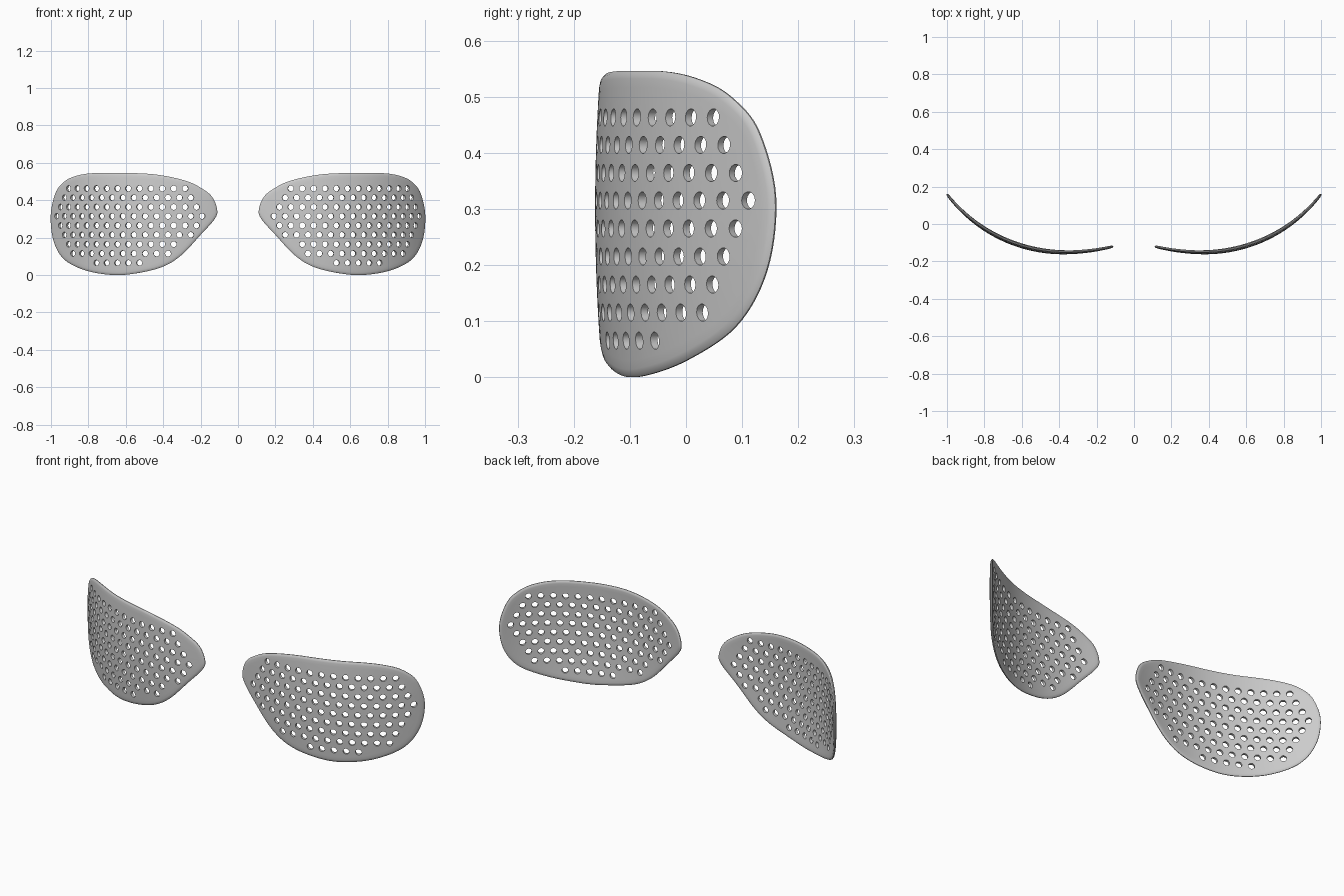
import bpy, bmesh, math
from mathutils import Vector
from mathutils.geometry import delaunay_2d_cdt

if "Cube" in bpy.data.objects:
    bpy.data.objects.remove(bpy.data.objects["Cube"])

XC, YC, ZC = 0.38, -0.155, 0.30       # frontmost point of the curved shell
R_OUT, R_IN = 0.768, 1.05             # bend radius towards temple / nose
THICK, HOLE_R, PITCH, SIDES = 0.014, 0.0155, 0.061, 14

# Lens outline seen from the front (x, z)
OUTLINE = [(0.112, 0.35), (0.14, 0.42), (0.205, 0.47), (0.286, 0.506), (0.42, 0.535),
           (0.56, 0.545), (0.77, 0.545), (0.875, 0.527), (0.935, 0.493), (0.976, 0.435),
           (1.0, 0.32), (0.987, 0.19), (0.935, 0.09), (0.83, 0.03), (0.70, 0.003),
           (0.58, 0.004), (0.42, 0.038), (0.31, 0.10), (0.20, 0.215), (0.125, 0.30)]

# Hole rows: height, offset from the outermost hole in pitches, count
ROWS = [(0.463, 1.5, 12), (0.414, 1, 13), (0.364, 0.5, 14), (0.315, 0, 15), (0.265, 0.5, 14),
        (0.215, 1, 13), (0.165, 1.5, 11), (0.115, 2, 10), (0.065, 4.5, 5)]


def radius(s):
    return R_OUT if s > 0 else R_IN


def unroll(x):
    r = radius(x - XC)
    return r * math.asin((x - XC) / r)


def bend(p, offset):
    s, z = p
    r = radius(s)
    a = s / r
    x = XC + r * math.sin(a) + offset * math.sin(a)
    y = YC + r * (1 - math.cos(a)) + 0.15 * (z - ZC) ** 2 - offset * math.cos(a)
    return Vector((x, y, z))


def closed_spline(pts, steps):
    out, n = [], len(pts)
    for i in range(n):
        a, b, c, d = (pts[(i + k) % n] for k in (-1, 0, 1, 2))
        for j in range(steps):
            t = j / steps
            p = 0.5 * (2 * b + (c - a) * t + (2 * a - 5 * b + 4 * c - d) * t * t
                       + (3 * b - a - 3 * c + d) * t ** 3)
            out.append(Vector((p.x, min(max(p.y, 0.0), 0.546))))
    return out


# Flat layout of the lens: rim, holes and filler points
rim = closed_spline([Vector((unroll(x), z)) for x, z in OUTLINE], 7)
s_first = unroll(0.965)
holes = [Vector((s_first - PITCH * (off + i), z)) for z, off, n in ROWS for i in range(n)]


def rim_distance(p):
    return min((p - q).length for q in rim)


def clear_of_holes(p):
    return all((p - h).length > HOLE_R + 0.005 for h in holes)


verts, edges = [], []


def add_loop(points):
    k, n = len(verts), len(points)
    verts.extend(points)
    edges.extend((k + i, k + (i + 1) % n) for i in range(n))


add_loop(rim)
for h in holes:
    add_loop([h + HOLE_R * Vector((math.cos(2 * math.pi * i / SIDES),
                                   math.sin(2 * math.pi * i / SIDES))) for i in range(SIDES)])
for inset in (0.005, 0.014, 0.03):
    for i, p in enumerate(rim):
        t = (rim[(i + 1) % len(rim)] - rim[i - 1]).normalized()
        q = p + inset * Vector((t.y, -t.x))
        if clear_of_holes(q) and rim_distance(q) > inset * 0.9:
            verts.append(q)
for i in range(32):
    for j in range(18):
        q = Vector((-0.28 + 0.0305 * i, 0.015 + 0.03 * j))
        inside = any((q - h).length < 0.12 for h in holes)
        if inside and -0.2 < q.x < 0.65 and rim_distance(q) > 0.045 and clear_of_holes(q):
            verts.append(q)

flat, _, tris, *_ = delaunay_2d_cdt(verts, edges, [], 1, 1e-6)
tris = [t for t in tris
        if all((sum((flat[i] for i in t), Vector((0, 0))) / 3 - h).length > HOLE_R * 0.955
               for h in holes)]


def half_thickness(p):
    d = min(rim_distance(p) / 0.016, 1.0)
    return 0.5 * THICK * (0.25 + 0.75 * math.sqrt(1 - (1 - d) ** 2))


halves = [half_thickness(p) for p in flat]


# Curved shell with tapered rim and pierced holes
def make_lens(name, side):
    bm = bmesh.new()
    layers = []
    for sign in (1, -1):
        layer = []
        for p, h in zip(flat, halves):
            co = bend(p, sign * h)
            co.x *= side
            layer.append(bm.verts.new(co))
        layers.append(layer)
    front, back = layers
    count = {}
    for t in tris:
        bm.faces.new([front[i] for i in t])
        bm.faces.new([back[i] for i in reversed(t)])
        for a, b in zip(t, list(t[1:]) + [t[0]]):
            key = (min(a, b), max(a, b))
            count.setdefault(key, []).append((a, b))
    for uses in count.values():
        if len(uses) == 1:
            a, b = uses[0]
            bm.faces.new([front[b], front[a], back[a], back[b]])
    bmesh.ops.delete(bm, geom=[v for v in bm.verts if not v.link_faces], context='VERTS')
    bmesh.ops.recalc_face_normals(bm, faces=bm.faces)
    mesh = bpy.data.meshes.new(name)
    bm.to_mesh(mesh)
    bm.free()
    obj = bpy.data.objects.new(name, mesh)
    bpy.context.collection.objects.link(obj)
    bpy.ops.object.select_all(action='DESELECT')
    obj.select_set(True)
    bpy.context.view_layer.objects.active = obj
    bpy.ops.object.shade_smooth_by_angle(angle=math.radians(40))


make_lens("right_lens", 1)
make_lens("left_lens", -1)
